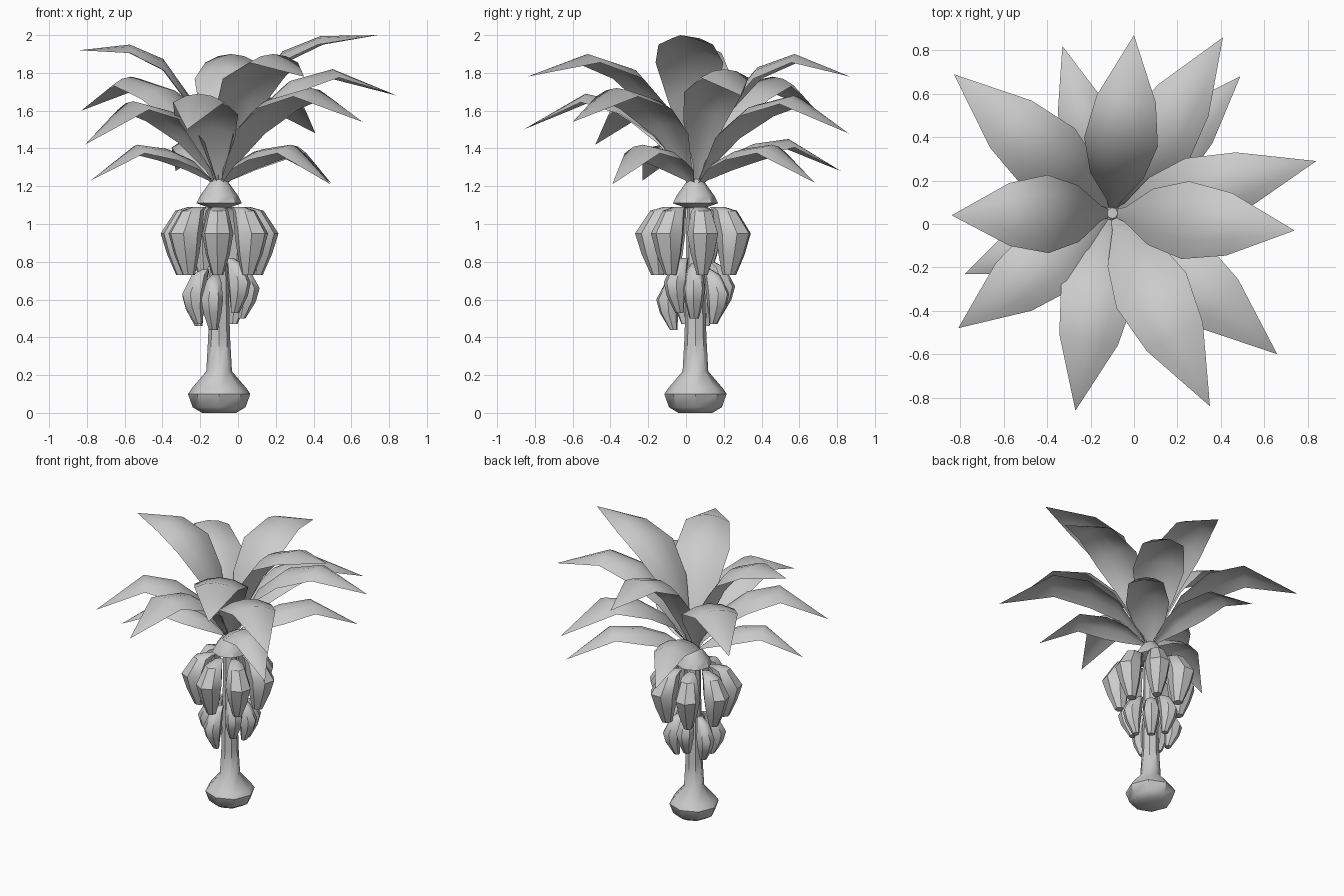
import bpy, bmesh
from math import sin, cos, pi, radians, hypot
from mathutils import Vector

if "Cube" in bpy.data.objects:
    bpy.data.objects.remove(bpy.data.objects["Cube"])

AX, AY = -0.10, 0.05          # trunk axis


def finish(name, bm, angle):
    bmesh.ops.recalc_face_normals(bm, faces=bm.faces)
    me = bpy.data.meshes.new(name)
    bm.to_mesh(me)
    bm.free()
    ob = bpy.data.objects.new(name, me)
    bpy.context.collection.objects.link(ob)
    bpy.ops.object.select_all(action='DESELECT')
    bpy.context.view_layer.objects.active = ob
    ob.select_set(True)
    bpy.ops.object.shade_smooth_by_angle(angle=radians(angle))
    return ob


def loft(name, rings, closed=True, angle=40):
    """Skin a list of point rings; closed rings also get end caps."""
    bm = bmesh.new()
    vs = [[bm.verts.new(p) for p in ring] for ring in rings]
    n = len(rings[0])
    for a, b in zip(vs, vs[1:]):
        for i in range(n if closed else n - 1):
            j = (i + 1) % n
            bm.faces.new((a[i], a[j], b[j], b[i]))
    if closed:
        bm.faces.new(vs[0])
        bm.faces.new(vs[-1])
    else:
        bmesh.ops.remove_doubles(bm, verts=bm.verts, dist=0.0005)
    return finish(name, bm, angle)


def turned(name, profile, sides):
    rings = [[(AX + r * cos(2 * pi * i / sides), AY + r * sin(2 * pi * i / sides), z)
              for i in range(sides)] for r, z in profile]
    return loft(name, rings)


def fruit(name, angle, top, stations, sides=7):
    """stations: distance from axis, height below top, radial and sideways radius"""
    a = radians(angle)
    out, side = Vector((cos(a), sin(a), 0)), Vector((-sin(a), cos(a), 0))
    rings = []
    for d, z, rr, rt in stations:
        c = Vector((AX, AY, top + z)) + out * d
        rings.append([c + out * rr * cos(2 * pi * i / sides)
                      + side * rt * sin(2 * pi * i / sides) for i in range(sides)])
    loft(name, rings)


def leaf(name, x, y, tip_z, mid_z, width):
    """Arched blade from the crown to its tip; mid_z is the height of the bend"""
    dx, dy = x - AX, y - AY
    length = hypot(dx, dy)
    out = Vector((dx, dy, 0)) / length
    side = Vector((-out.y, out.x, 0))
    rise = mid_z - 1.19
    spine = [(0.01, 1.19, 0.015, 0), (0.07, 1.19 + 0.22 * rise, 0.035, 0.01),
             (0.21, 1.19 + 0.64 * rise, 0.13, 0.05),
             (0.40, 1.19 + 0.90 * rise, 0.18, 0.06),
             (0.64, mid_z, 0.145, 0.045), (1.0, tip_z, 0, 0)]
    rows = []
    for f, z, w, droop in spine:
        c = Vector((AX, AY, z)) + out * f * length
        rows.append([c + side * w * width * t - Vector((0, 0, droop * t * t))
                     for t in (-1, -0.5, 0, 0.5, 1)])
    loft(name, rows, closed=False, angle=60)


# trunk with swollen foot, and crown cap
turned("trunk", [(0.09, 0.0), (0.14, 0.03), (0.165, 0.10), (0.145, 0.13), (0.068, 0.22),
                 (0.058, 0.40), (0.05, 0.70), (0.045, 1.12)], 8)
turned("crown_cap", [(0.05, 1.085), (0.12, 1.11), (0.10, 1.15), (0.05, 1.22), (0.025, 1.245)], 8)

# upper bunch: seven large fruits
big = [(0.13, 0, 0.04, 0.03), (0.175, -0.02, 0.065, 0.055), (0.225, -0.14, 0.095, 0.085),
       (0.215, -0.25, 0.07, 0.065), (0.20, -0.36, 0.035, 0.03)]
for k in range(7):
    fruit(f"upper_fruit_{k + 1}", -92 + k * 360 / 7, 1.09, big)

# lower bunch: smaller fruits at staggered heights
small = [(0.08, 0, 0.02, 0.02), (0.115, -0.03, 0.045, 0.04), (0.15, -0.13, 0.065, 0.06),
         (0.145, -0.20, 0.05, 0.05), (0.12, -0.29, 0.02, 0.025)]
for k, (ang, top) in enumerate([(-105, 0.73), (-155, 0.76), (-45, 0.82), (-3, 0.79),
                                (52, 0.76), (102, 0.80), (155, 0.75)]):
    fruit(f"lower_fruit_{k + 1}", ang, top, small)

# leaves: tip x, y, z, bend height, width factor
leaves = [(0.74, -0.03, 2.00, 1.995, 1), (-0.84, 0.04, 1.92, 1.95, 1),
          (0.0, 0.87, 1.78, 1.90, 0.95), (0.35, -0.84, 1.78, 1.90, 1),
          (0.84, 0.29, 1.68, 1.82, 0.9), (-0.83, 0.69, 1.60, 1.78, 1),
          (0.66, -0.60, 1.54, 1.72, 1), (-0.27, -0.86, 1.50, 1.69, 0.95),
          (0.41, 0.86, 1.48, 1.68, 0.95), (-0.81, -0.48, 1.42, 1.65, 0.95),
          (-0.33, 0.82, 1.28, 1.45, 0.75), (0.49, 0.68, 1.22, 1.42, 0.8),
          (-0.78, -0.23, 1.23, 1.42, 0.75), (0.49, -0.39, 1.21, 1.42, 0.8)]
for k, spec in enumerate(leaves):
    leaf(f"leaf_{k + 1}", *spec)
